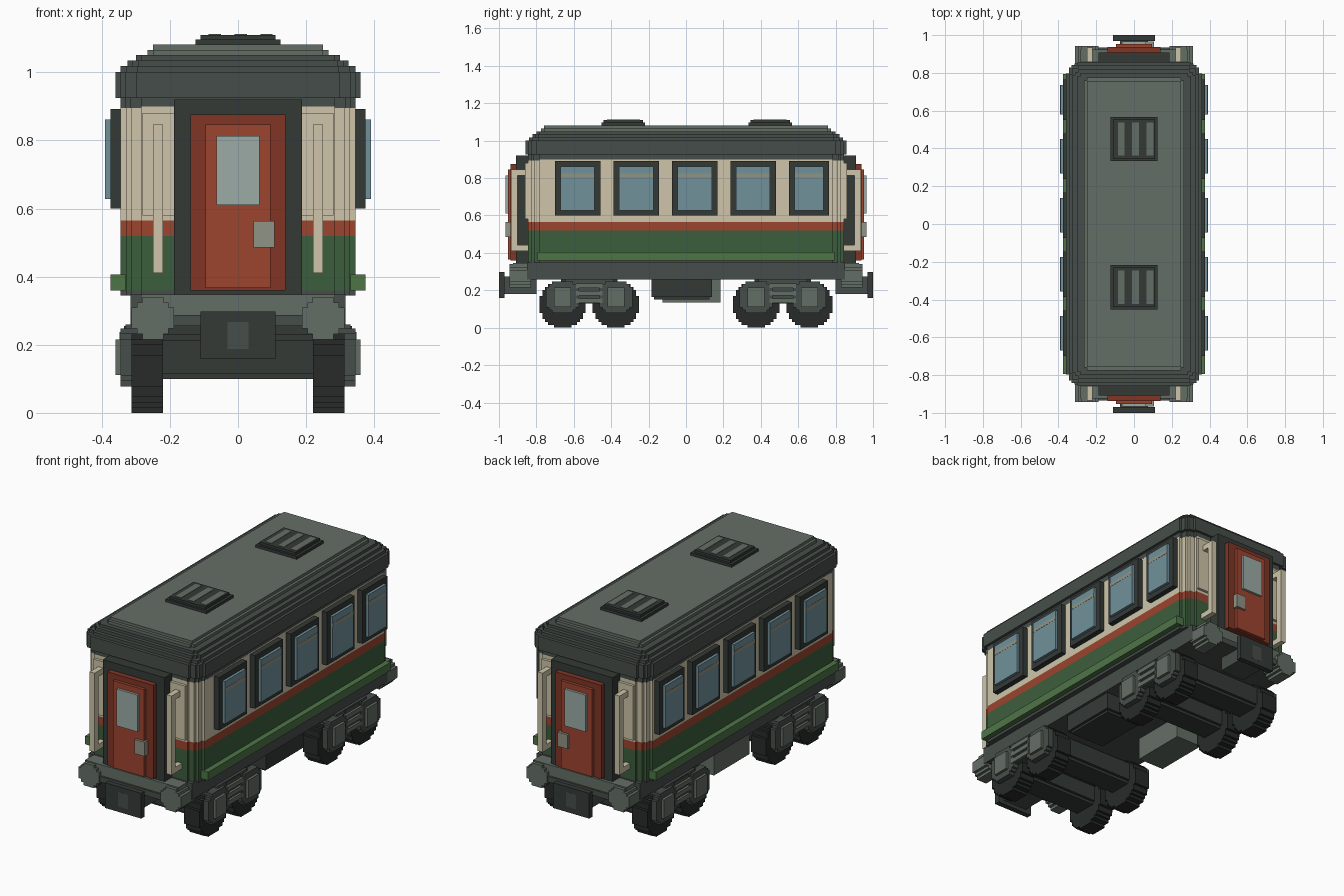
import bpy, bmesh, math
from mathutils import Vector

if "Cube" in bpy.data.objects:
    bpy.data.objects.remove(bpy.data.objects["Cube"])

S = 0.0155  # block size of the stepped style


def mat(name, hexa):
    m = bpy.data.materials.new(name)
    rgb = [(int(hexa[i:i + 2], 16) / 255) ** 2.2 for i in (0, 2, 4)]
    m.diffuse_color = (*rgb, 1)
    m.use_nodes = True
    m.node_tree.nodes["Principled BSDF"].inputs["Base Color"].default_value = m.diffuse_color
    return m


BLACK, DARK = mat("black_grey", "2b2f2d"), mat("dark_grey", "373c39")
MID, LIGHT = mat("mid_grey", "484f4b"), mat("light_grey", "646e65")
GREEN, LEAF = mat("green", "3f5f3f"), mat("light_green", "4f7448")
RED, RUST = mat("red", "9c4632"), mat("dark_red", "7f3829")
CREAM, GLASS = mat("cream", "cdc4a8"), mat("glass", "70909a")
PALE, TAN = mat("pale_glass", "9aaaa4"), mat("tan", "8f9284")


def finish(name, bm, m):
    bmesh.ops.recalc_face_normals(bm, faces=bm.faces)
    me = bpy.data.meshes.new(name)
    bm.to_mesh(me)
    bm.free()
    me.materials.append(m)
    ob = bpy.data.objects.new(name, me)
    bpy.context.collection.objects.link(ob)
    return ob


def box(name, x, y, z, m):
    """Box from three (low, high) ranges."""
    bm = bmesh.new()
    bmesh.ops.create_cube(bm, size=1)
    for v in bm.verts:
        v.co = Vector([(a + b) / 2 + c * abs(b - a) for c, (a, b) in zip(v.co, (x, y, z))])
    return finish(name, bm, m)


def stepped(hx, hy, c):
    """Rectangle outline with stair-stepped round corners of radius c."""
    n = max(1, round(c / S))
    s = c / n
    quad = []
    for k in range(n):
        w = round(math.sqrt(c * c - ((k + 0.5) * s) ** 2) / s) * s
        for p in ((w, k * s), (w, (k + 1) * s)):
            p = (hx - c + p[0], hy - c + p[1])
            if p not in quad:
                quad.append(p)
    back = quad[::-1]
    pts = quad + [(-x, y) for x, y in back] + [(-x, -y) for x, y in quad] + [(x, -y) for x, y in back]
    out = []
    for p in pts:
        if not out or (Vector(p) - Vector(out[-1])).length > 1e-5:
            out.append(p)
    if (Vector(out[0]) - Vector(out[-1])).length < 1e-5:
        out.pop()
    return out


def prism(name, outline, axis, a, b, m, at=(0, 0)):
    """Extrude an outline along an axis from a to b, centred at 'at' in the other two axes."""
    def place(p, t):
        u, v = p[0] + at[0], p[1] + at[1]
        return {"x": (t, u, v), "y": (u, t, v), "z": (u, v, t)}[axis]
    bm = bmesh.new()
    lo = [bm.verts.new(place(p, a)) for p in outline]
    hi = [bm.verts.new(place(p, b)) for p in outline]
    bm.faces.new(lo)
    bm.faces.new(hi)
    for i in range(len(lo)):
        j = (i + 1) % len(lo)
        bm.faces.new((lo[i], lo[j], hi[j], hi[i]))
    return finish(name, bm, m)


# body bands
shell = stepped(0.345, 0.845, 0.093)
for name, a, b, m in (("floor_band", 0.345, 0.36, MID), ("green_band", 0.36, 0.52, GREEN),
                      ("red_band", 0.52, 0.565, RED), ("cream_band", 0.565, 0.9, CREAM)):
    prism(name, shell, "z", a, b, m)

# stepped roof
for a, b, hx, hy, c, m in ((0.895, 0.925, 0.345, 0.845, 0.09, MID), (0.925, 1.0, 0.36, 0.858, 0.09, MID),
                           (1.0, 1.018, 0.345, 0.84, 0.08, MID), (1.018, 1.035, 0.325, 0.82, 0.062, MID),
                           (1.035, 1.05, 0.3, 0.8, 0.047, MID), (1.05, 1.066, 0.265, 0.775, 0.03, LIGHT),
                           (1.066, 1.081, 0.25, 0.758, 0.0155, LIGHT)):
    prism("roof_layer", stepped(hx, hy, c), "z", a, b, m)

# roof vents
for y in (-0.335, 0.45):
    box("vent_base", (-0.125, 0.125), (y - 0.117, y + 0.117), (1.075, 1.096), DARK)
    box("vent_top", (-0.11, 0.11), (y - 0.105, y + 0.105), (1.09, 1.11), DARK)
    for x in (-0.068, 0.008, 0.084):
        box("vent_slat", (x - 0.018, x + 0.018), (y - 0.088, y + 0.088), (1.1, 1.112), LIGHT)

# underframe
box("sole_frame", (-0.315, 0.315), (-0.85, 0.85), (0.258, 0.348), MID)
box("equipment_box", (0.06, 0.3), (-0.185, 0.14), (0.165, 0.26), DARK)
box("equipment_box_base", (0.075, 0.285), (-0.17, 0.125), (0.152, 0.17), DARK)
box("air_tank", (-0.3, -0.14), (-0.125, 0.185), (0.135, 0.26), LIGHT)

for s in (1, -1):
    def sx(a, b):
        return (min(s * a, s * b), max(s * a, s * b))

    # side windows and sill ledge
    box("side_ledge", sx(0.33, 0.375), (-0.795, 0.795), (0.36, 0.406), LEAF)
    for y0, y1 in ((-0.7, -0.458), (-0.387, -0.145), (-0.075, 0.168), (0.238, 0.48), (0.55, 0.765)):
        box("window_frame", sx(0.33, 0.375), (y0, y1), (0.6, 0.892), DARK)
        box("window_glass", sx(0.36, 0.39), (y0 + 0.03, y1 - 0.03), (0.628, 0.862), GLASS)
        box("window_stripe", sx(0.37, 0.391), (y0 + 0.03, y1 - 0.03), (0.805, 0.825), TAN)

    # wheels and bogie sides
    for yc in (-0.5175, 0.5175):
        for y in (yc - 0.1425, yc + 0.1425):
            prism("wheel", stepped(0.124, 0.124, 0.124), "x", s * 0.22, s * 0.313, BLACK, (y, 0.124))
            prism("axle_guard", stepped(0.088, 0.085, 0.062), "x", s * 0.29, s * 0.345, MID, (y, 0.163))
            prism("axle_box", stepped(0.046, 0.052, 0.0155), "x", s * 0.33, s * 0.36, LIGHT, (y, 0.163))
        box("bogie_side", sx(0.24, 0.33), (yc - 0.13, yc + 0.13), (0.19, 0.26), MID)
        box("bogie_spring_block", sx(0.25, 0.335), (yc - 0.06, yc + 0.06), (0.13, 0.255), MID)
        for z in (0.145, 0.185, 0.225):
            box("spring_leaf", sx(0.3, 0.348), (yc - 0.07, yc + 0.07), (z - 0.012, z + 0.012), LIGHT)

# axles and bogie bolsters
for yc in (-0.5175, 0.5175):
    box("bogie_bolster", (-0.25, 0.25), (yc - 0.15, yc + 0.15), (0.2, 0.26), DARK)
    for y in (yc - 0.1425, yc + 0.1425):
        prism("axle_drum", stepped(0.078, 0.065, 0.0465), "x", -0.225, 0.225, DARK, (y, 0.165))

# both ends: door, rails, headstock, coupler and buffers
for e in (1, -1):
    def ey(a, b):
        return (min(e * a, e * b), max(e * a, e * b))

    prism("door_frame", stepped(0.188, 0.287, 0.0155), "y", e * 0.82, e * 0.908, DARK, (0, 0.633))
    box("door_surround", (-0.14, 0.14), ey(0.89, 0.937), (0.36, 0.876), RUST)
    box("door_panel", (-0.095, 0.095), ey(0.92, 0.953), (0.366, 0.846), RED)
    box("door_glass", (-0.063, 0.063), ey(0.94, 0.966), (0.61, 0.813), PALE)
    box("door_handle", (0.046, 0.107), ey(0.93, 0.966), (0.486, 0.564), TAN)
    box("headstock", (-0.285, 0.285), ey(0.83, 0.925), (0.285, 0.347), LIGHT)
    box("headstock_bar", (-0.19, 0.19), ey(0.83, 0.935), (0.255, 0.287), MID)
    box("coupler_shaft", (-0.075, 0.075), ey(0.8, 0.975), (0.18, 0.275), MID)
    box("coupler_plate", (-0.11, 0.11), ey(0.97, 1.0), (0.158, 0.297), DARK)
    box("coupler_pocket", (-0.031, 0.031), ey(0.98, 1.0005), (0.188, 0.267), MID)
    for s in (1, -1):
        prism("buffer", stepped(0.062, 0.062, 0.062), "y", e * 0.83, e * 0.943, LIGHT, (s * 0.25, 0.278))
        xr = sorted((s * 0.22, s * 0.25))
        box("hand_rail", xr, ey(0.9, 0.935), (0.41, 0.846), CREAM)
        for z in (0.41, 0.815):
            box("rail_bracket", xr, ey(0.83, 0.91), (z, z + 0.031), CREAM)
        box("corner_panel", sorted((s * 0.18, s * 0.28)), ey(0.84, 0.86), (0.58, 0.88), CREAM)
